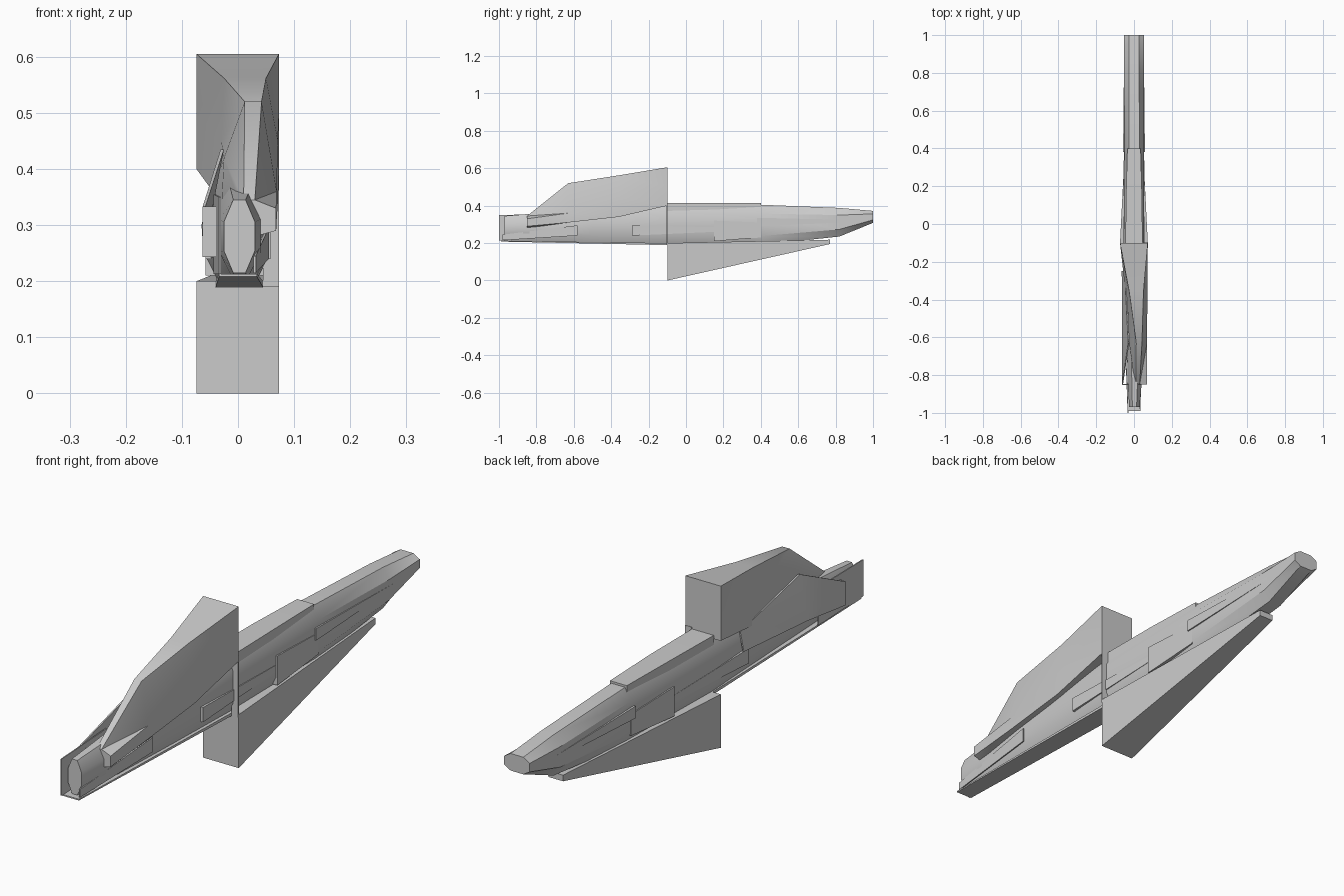
import bpy, bmesh, math


def loft(name, sections, smooth=30):
    """Skin a closed hull through (y, [(x, z), ...]) cross-sections."""
    bm = bmesh.new()
    rings = [[bm.verts.new((x, y, z)) for x, z in pts] for y, pts in sections]
    n = len(rings[0])
    for a, b in zip(rings, rings[1:]):
        for i in range(n):
            j = (i + 1) % n
            bm.faces.new((a[i], a[j], b[j], b[i]))
    bm.faces.new(rings[0])
    bm.faces.new(rings[-1][::-1])
    bmesh.ops.triangulate(bm, faces=[f for f in bm.faces if len(f.verts) == 4])
    bmesh.ops.recalc_face_normals(bm, faces=bm.faces)
    me = bpy.data.meshes.new(name)
    bm.to_mesh(me)
    bm.free()
    ob = bpy.data.objects.new(name, me)
    bpy.context.collection.objects.link(ob)
    bpy.ops.object.select_all(action='DESELECT')
    ob.select_set(True)
    bpy.context.view_layer.objects.active = ob
    bpy.ops.object.shade_smooth_by_angle(angle=math.radians(smooth))
    return ob


def octagon(y, x0, x1, z0, z1, c=0.3):
    """Chamfered rectangular section."""
    dx, dz = (x1 - x0) * c, (z1 - z0) * c
    return (y, [(x0 + dx, z0), (x1 - dx, z0), (x1, z0 + dz), (x1, z1 - dz),
                (x1 - dx, z1), (x0 + dx, z1), (x0, z1 - dz), (x0, z0 + dz)])


def rect(y, x0, x1, z0, z1):
    return (y, [(x0, z0), (x1, z0), (x1, z1), (x0, z1)])


# Long faceted main hull, tapering to the tail
loft("main_hull", [
    octagon(-0.97, -0.025, 0.030, 0.215, 0.345),
    octagon(-0.85, -0.033, 0.040, 0.207, 0.355),
    octagon(-0.50, -0.040, 0.045, 0.198, 0.385, 0.25),
    octagon(-0.10, -0.055, 0.052, 0.192, 0.405, 0.22),
    octagon(0.40, -0.050, 0.052, 0.190, 0.405, 0.22),
    octagon(0.82, -0.053, 0.053, 0.235, 0.388, 0.25),
    octagon(1.00, -0.053, 0.053, 0.308, 0.372, 0.25)])

# Raised deck on the middle of the hull
loft("mid_deck", [
    rect(-0.10, -0.045, 0.045, 0.33, 0.413),
    rect(0.15, -0.042, 0.042, 0.33, 0.415),
    rect(0.40, -0.035, 0.035, 0.33, 0.413)])

# Tall upper wedge: flat rear face, narrow ridge, hollowed left flank
loft("upper_fin", [
    (-0.85, [(0.03, 0.28), (0.068, 0.29), (0.068, 0.330), (0.03, 0.345), (0.01, 0.345), (0.005, 0.333)]),
    (-0.63, [(-0.03, 0.32), (0.069, 0.31), (0.069, 0.36), (0.042, 0.52), (0.012, 0.52), (-0.025, 0.42)]),
    (-0.36, [(-0.045, 0.36), (0.071, 0.34), (0.071, 0.45), (0.050, 0.562), (-0.025, 0.562), (-0.030, 0.45)]),
    (-0.10, [(-0.074, 0.40), (0.073, 0.40), (0.073, 0.50), (0.073, 0.605), (-0.074, 0.605), (-0.074, 0.50)])])

# Leaning plate beside the upper wedge on the left
loft("left_cheek_plate", [
    (-0.85, [(-0.063, 0.243), (-0.058, 0.243), (-0.058, 0.333), (-0.063, 0.333)]),
    (-0.63, [(-0.063, 0.270), (-0.057, 0.270), (-0.025, 0.435), (-0.031, 0.435)]),
    (-0.25, [(-0.065, 0.300), (-0.060, 0.300), (-0.045, 0.370), (-0.050, 0.370)])])
loft("left_cheek_front", [
    rect(-0.853, -0.063, -0.030, 0.243, 0.333),
    rect(-0.848, -0.063, -0.030, 0.243, 0.333)])

# Lower wedge fin running back to the tail
loft("lower_fin", [
    rect(-0.10, -0.074, 0.073, 0.0, 0.20),
    rect(0.77, -0.030, 0.030, 0.195, 0.218)])

# Thin strut joining the two fins on the right side
loft("side_strut", [
    rect(-0.103, 0.045, 0.073, 0.19, 0.42),
    rect(-0.098, 0.045, 0.073, 0.19, 0.42)])

# Nose plates: side walls and floor
loft("nose_left_plate", [
    rect(-1.00, -0.034, -0.030, 0.213, 0.350),
    rect(-0.72, -0.044, -0.040, 0.213, 0.355)])
loft("nose_right_plate", [
    rect(-0.98, 0.028, 0.032, 0.215, 0.245),
    rect(-0.58, 0.050, 0.055, 0.240, 0.295)])
loft("nose_floor", [
    rect(-0.99, -0.034, 0.034, 0.208, 0.213),
    rect(-0.10, -0.040, 0.045, 0.189, 0.200)])

# Slanted armour slivers along both flanks, tapering to the rear
for side, tag in ((-1, "left"), (1, "right")):
    for k, (y0, y1, z0, z1) in enumerate([(-0.29, 0.15, 0.24, 0.295),
                                          (0.15, 0.40, 0.21, 0.32),
                                          (0.38, 0.84, 0.29, 0.335)]):
        a, b = sorted((side * 0.035, side * 0.058))
        c, d = sorted((side * 0.035, side * 0.053))
        loft(f"flank_panel_{tag}_{k}", [
            rect(y0, a, b, z0, z1),
            rect(y1, c, d, z0 + 0.02, z1 - 0.01)])
